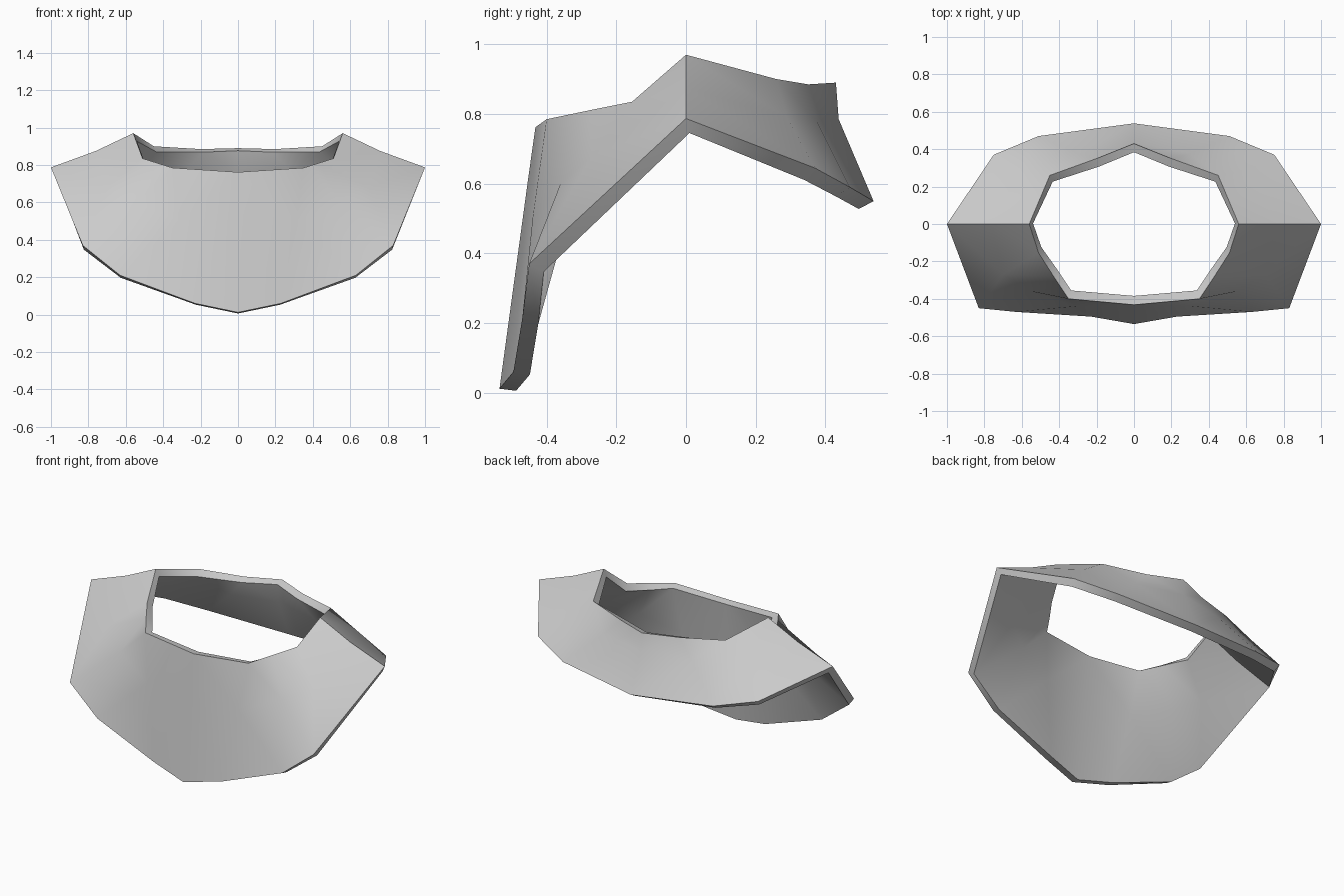
import bpy, math

if "Cube" in bpy.data.objects:
    bpy.data.objects.remove(bpy.data.objects["Cube"])

# Right half of the mantle: each column runs neck -> middle -> hem, going front to back
columns = [
    [(0, -.432, .762), (0, -.452, .62), (0, -.535, .012)],
    [(.35, -.40, .785), (.31, -.44, .50), (.23, -.495, .06)],
    [(.43, -.28, .81), (.55, -.36, .60), (.63, -.47, .21)],
    [(.51, -.155, .835), (.70, -.27, .68), (.83, -.45, .37)],
    [(.56, 0, .97), (.76, 0, .875), (1, 0, .787)],
    [(.45, .26, .90), (.61, .29, .79), (.75, .37, .645)],
    [(.20, .35, .885), (.30, .375, .78), (.51, .47, .59)],
    [(0, .43, .89), (0, .438, .785), (0, .538, .55)],
]
rows = 3
verts = [p for col in columns for p in col]
faces = []
for c in range(len(columns) - 1):
    for r in range(rows - 1):
        a = c * rows + r
        faces.append((a, a + 1, a + rows + 1, a + rows))

mesh = bpy.data.meshes.new("shoulder_mantle")
mesh.from_pydata(verts, [], faces)
mantle = bpy.data.objects.new("shoulder_mantle", mesh)
bpy.context.collection.objects.link(mantle)
bpy.context.view_layer.objects.active = mantle
mantle.select_set(True)

# Left half, then cloth thickness towards the body
mirror = mantle.modifiers.new("mirror", 'MIRROR')
mirror.use_clip = True
solid = mantle.modifiers.new("thickness", 'SOLIDIFY')
solid.thickness = .048
solid.offset = -1
for name in ("mirror", "thickness"):
    bpy.ops.object.modifier_apply(modifier=name)

# Soft shading over the cloth, crisp rims
bpy.ops.object.shade_smooth_by_angle(angle=math.radians(60))
